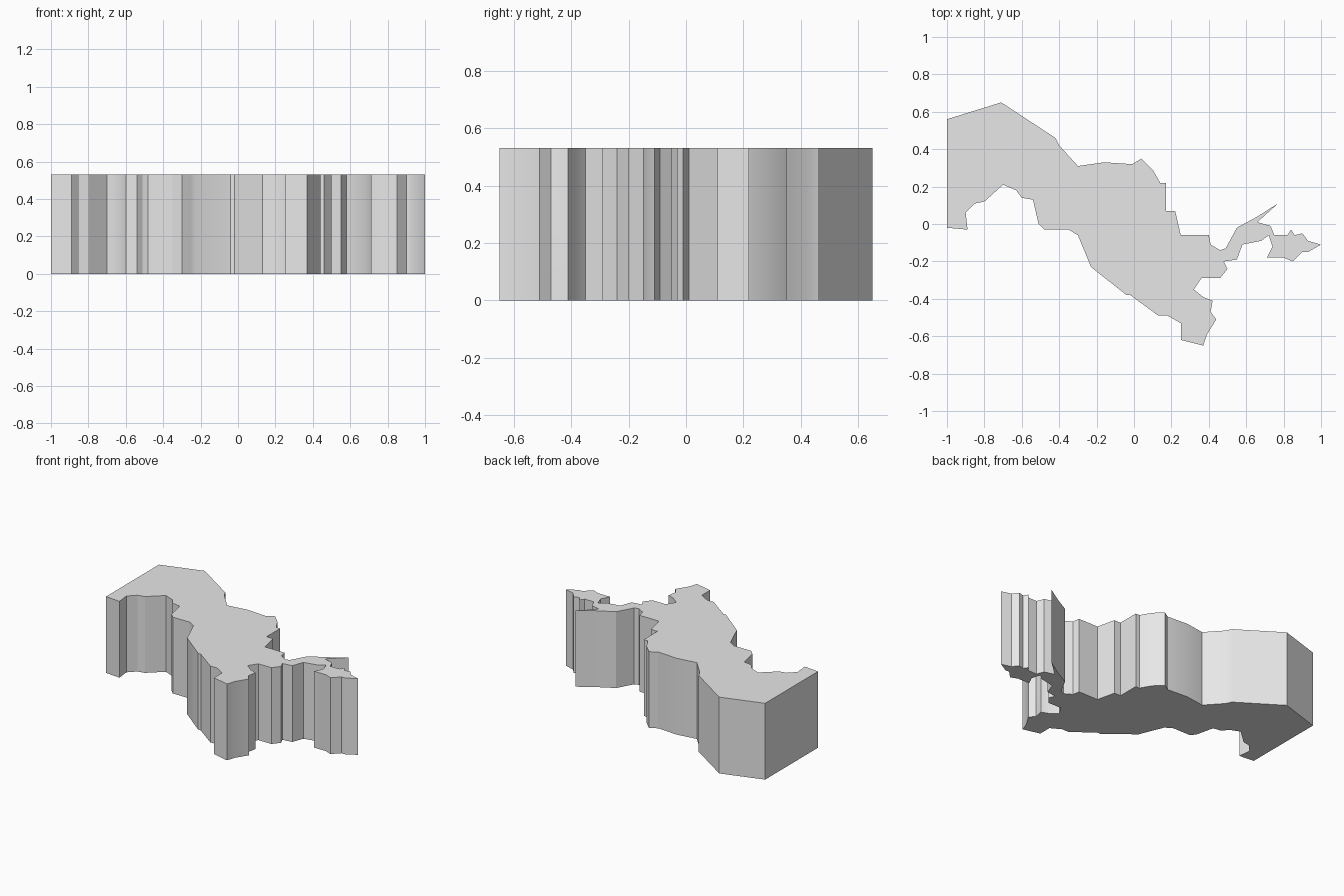
import bpy
import bmesh
import math

HEIGHT = 0.53

# Remove the default object
default_object = bpy.data.objects.get("Cube")
if default_object:
    bpy.data.objects.remove(default_object, do_unlink=True)


def make_material(name, colour):
    """Plain flat material for both viewport and render."""
    material = bpy.data.materials.new(name)
    material.use_nodes = True
    material.diffuse_color = colour
    shader = material.node_tree.nodes["Principled BSDF"]
    shader.inputs["Base Color"].default_value = colour
    return material


def extrude_outline(name, outline, height, material):
    """Build an upright solid whose cross-section is the closed outline."""
    bm = bmesh.new()
    base = bm.faces.new([bm.verts.new((x, y, 0)) for x, y in outline])
    result = bmesh.ops.extrude_face_region(bm, geom=[base], use_keep_orig=True)
    raised = [v for v in result["geom"] if isinstance(v, bmesh.types.BMVert)]
    bmesh.ops.translate(bm, verts=raised, vec=(0, 0, height))

    # Split the caps cleanly around their concave bays
    caps = [f for f in bm.faces if len(f.verts) > 4]
    bmesh.ops.triangulate(bm, faces=caps, ngon_method="EAR_CLIP")
    bmesh.ops.recalc_face_normals(bm, faces=bm.faces[:])

    mesh = bpy.data.meshes.new(name)
    bm.to_mesh(mesh)
    bm.free()
    mesh.materials.append(material)
    solid = bpy.data.objects.new(name, mesh)
    bpy.context.collection.objects.link(solid)
    return solid


# Northern border, west to east
north_border = [
    (-1, .56), (-.71, .65), (-.42, .46), (-.40, .42), (-.30, .31),
    (-.16, .33), (-.01, .32), (.04, .35), (.10, .29), (.14, .22),
    (.17, .22), (.17, .07), (.22, .07), (.25, -.06), (.40, -.06),
    (.41, -.11), (.46, -.14), (.49, -.13), (.55, -.02),
]

# Narrow eastern valley, out along its north and back along its south
east_valley = [
    (.66, .04), (.77, .11), (.66, .01), (.73, -.01), (.75, -.06),
    (.82, -.06), (.84, -.03), (.86, -.06), (.90, -.05), (.93, -.09),
    (1, -.11), (.93, -.15), (.90, -.15), (.85, -.20), (.80, -.18),
    (.71, -.18), (.74, -.12), (.72, -.06), (.68, -.09), (.58, -.11),
    (.55, -.19), (.48, -.20), (.50, -.24), (.46, -.29),
]

# Southern border, east to west, ending in the rounded bay
south_border = [
    (.36, -.29), (.32, -.35), (.37, -.39), (.42, -.41), (.41, -.47),
    (.44, -.51), (.39, -.59), (.37, -.65), (.25, -.62), (.25, -.53),
    (.18, -.49), (.13, -.49), (-.02, -.38), (-.04, -.38), (-.23, -.23),
    (-.25, -.18), (-.30, -.06), (-.35, -.03), (-.48, -.03), (-.51, .00),
    (-.54, .13), (-.60, .14), (-.63, .18), (-.70, .21), (-.80, .12),
    (-.85, .11), (-.90, .06), (-.89, -.03), (-1, -.02),
]

# One solid slab with softly shaded walls and crisp corners
grey = make_material("light_grey", (0.8, 0.8, 0.8, 1))
slab = extrude_outline("map_slab", north_border + east_valley + south_border,
                       HEIGHT, grey)

bpy.ops.object.select_all(action="DESELECT")
slab.select_set(True)
bpy.context.view_layer.objects.active = slab
bpy.ops.object.shade_smooth_by_angle(angle=math.radians(30))
